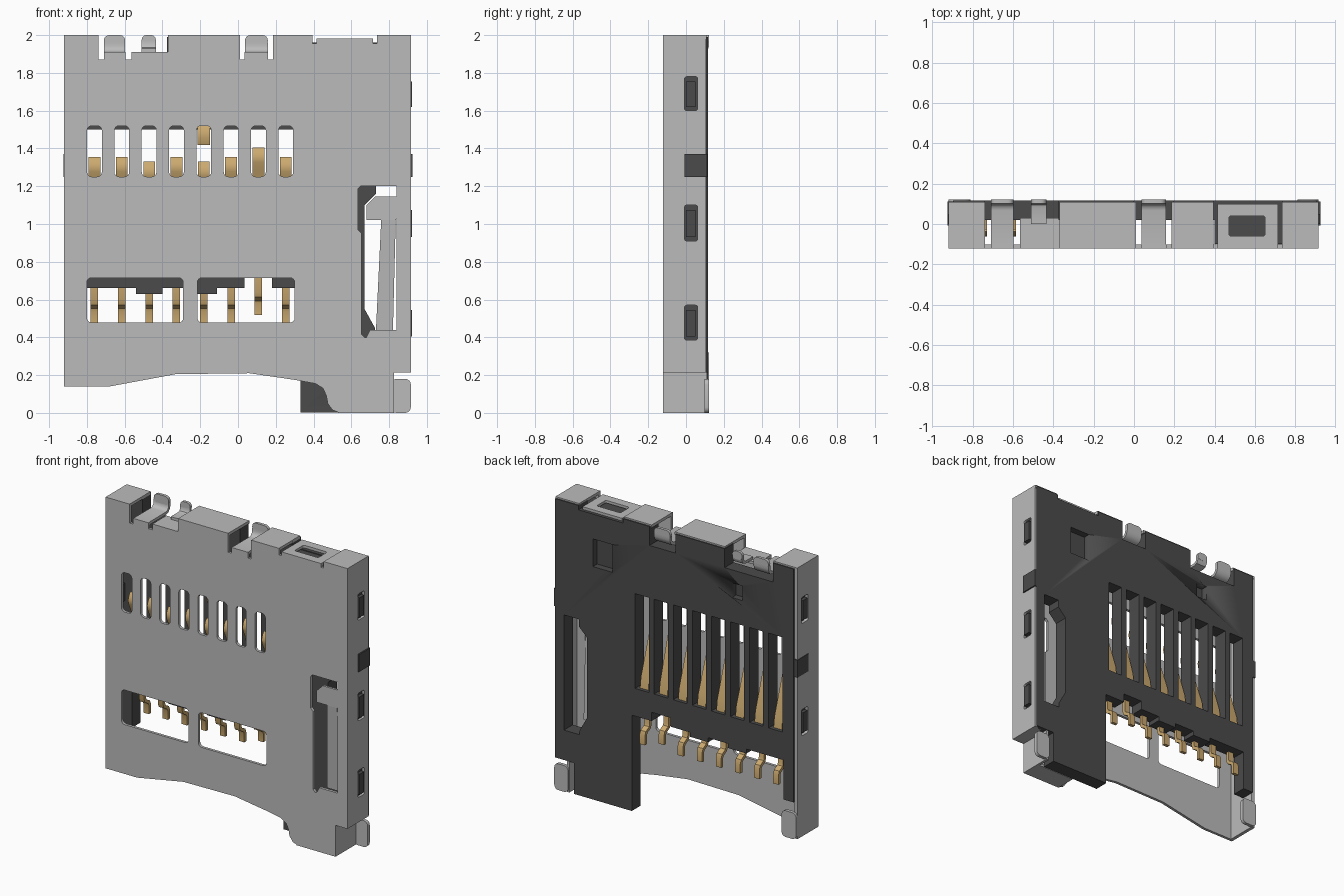
import bpy, bmesh, math
from mathutils import Vector


def material(name, rgb):
    m = bpy.data.materials.new(name)
    m.diffuse_color = (*rgb, 1)
    return m


METAL = material("grey_metal", (0.50, 0.50, 0.50))
PLASTIC = material("black_plastic", (0.07, 0.07, 0.07))
GOLD = material("gold", (0.60, 0.40, 0.16))

# Prism plane to world: Y uses (x, z), X uses (y, z), Z uses (x, y)
AXES = {'X': lambda u, v, w: (w, u, v),
        'Y': lambda u, v, w: (u, w, v),
        'Z': lambda u, v, w: (u, v, w)}


def prism(name, loops, lo, hi, axis, mat):
    """Extrude an outline (first loop) with holes (other loops) from lo to hi."""
    cu = bpy.data.curves.new(name, 'CURVE')
    cu.dimensions, cu.fill_mode = '2D', 'BOTH'
    cu.extrude = (hi - lo) / 2
    for loop in loops:
        s = cu.splines.new('POLY')
        s.points.add(len(loop) - 1)
        for p, (u, v) in zip(s.points, loop):
            p.co = (u, v, 0, 1)
        s.use_cyclic_u = True
    tmp = bpy.data.objects.new(name + "_tmp", cu)
    bpy.context.collection.objects.link(tmp)
    dg = bpy.context.evaluated_depsgraph_get()
    me = bpy.data.meshes.new_from_object(tmp.evaluated_get(dg))
    bpy.data.objects.remove(tmp)
    bpy.data.curves.remove(cu)
    bm = bmesh.new()
    bm.from_mesh(me)
    for v in bm.verts:
        v.co = AXES[axis](v.co.x, v.co.y, v.co.z + (lo + hi) / 2)
    bmesh.ops.remove_doubles(bm, verts=bm.verts, dist=1e-5)
    bmesh.ops.recalc_face_normals(bm, faces=bm.faces)
    for f in bm.faces:
        f.smooth = True
        f.material_index = 0
    bm.to_mesh(me)
    bm.free()
    me.set_sharp_from_angle(angle=math.radians(32))
    me.materials.clear()
    me.materials.append(mat)
    me.name = name
    ob = bpy.data.objects.new(name, me)
    bpy.context.collection.objects.link(ob)
    return ob


def rect(u0, u1, v0, v1, r=0.0, n=4):
    """Rectangle loop, with rounded corners when r is set."""
    if r == 0:
        return [(u0, v0), (u1, v0), (u1, v1), (u0, v1)]
    pts = []
    corners = [(u1 - r, v1 - r), (u0 + r, v1 - r), (u0 + r, v0 + r), (u1 - r, v0 + r)]
    for k, (cu, cv) in enumerate(corners):
        for i in range(n + 1):
            a = (k + i / n) * math.pi / 2
            pts.append((cu + r * math.cos(a), cv + r * math.sin(a)))
    return pts


def box(name, x0, x1, y0, y1, z0, z1, mat):
    return prism(name, [rect(x0, x1, y0, y1)], z0, z1, 'Z', mat)


def ribbon(name, path, t, x0, x1, mat):
    """Bent strip of thickness t following a (y, z) path, spanning x0 to x1."""
    p = [Vector(q) for q in path]
    left, right = [], []
    for i, q in enumerate(p):
        a = (q - p[i - 1]).normalized() if i else (p[1] - q).normalized()
        b = (p[i + 1] - q).normalized() if i < len(p) - 1 else a
        d = (a + b).normalized()
        n = Vector((-d.y, d.x)) * (t / 2 / max(0.5, d.dot(a)))
        left.append(tuple(q + n))
        right.append(tuple(q - n))
    return prism(name, [left + right[::-1]], x0, x1, 'X', mat)


SLOTS = [-0.76 + 0.1447 * i for i in range(8)]

# Front sheet of the metal shell
sheet = [(-0.92, 0.14), (-0.68, 0.14), (-0.33, 0.205), (0.06, 0.21), (0.30, 0.175), (0.41, 0.155),
         (0.45, 0.13), (0.468, 0.09), (0.475, 0.05), (0.50, 0.015), (0.54, 0), (0.825, 0),
         (0.825, 0.215), (0.915, 0.215), (0.915, 2), (0.735, 2), (0.735, 1.955), (0.715, 1.955),
         (0.715, 1.98), (0.415, 1.98), (0.415, 1.955), (0.395, 1.955), (0.395, 2), (0.185, 2),
         (0.185, 1.87), (0.16, 1.87), (0.16, 1.91), (0.035, 1.91), (0.035, 1.87), (0.01, 1.87),
         (0.01, 2), (-0.37, 2), (-0.37, 1.91), (-0.565, 1.91), (-0.565, 1.87), (-0.595, 1.87),
         (-0.595, 1.91), (-0.71, 1.91), (-0.71, 1.87), (-0.738, 1.87), (-0.738, 2), (-0.92, 2)]
spring_window = [(0.67, 0.40), (0.68, 0.40), (0.70, 0.44), (0.838, 0.44), (0.838, 1.2), (0.65, 1.2),
                 (0.635, 1.185), (0.635, 0.97), (0.655, 0.95), (0.655, 0.415)]
holes = [rect(x - 0.039, x + 0.039, 1.25, 1.52, 0.025) for x in SLOTS]
holes += [rect(-0.80, -0.29, 0.478, 0.715, 0.025), rect(-0.215, 0.30, 0.478, 0.715, 0.025)]
prism("shell_front", [sheet, spring_window] + holes, -0.121, -0.102, 'Y', METAL)

# Side walls with latch windows, and the black lugs poking through them
LATCHES = {1: [(1.60, 1.78), (0.91, 1.10), (0.385, 0.57)], -1: [(1.60, 1.78), (0.83, 1.01)]}
for side, latches in LATCHES.items():
    name = "right" if side > 0 else "left"
    wall = [rect(-0.121, 0.105, 0.215 if side > 0 else 0.14, 2.0)]
    wall += [rect(-0.008, 0.062, a, b, 0.012) for a, b in latches]
    xs = sorted((side * 0.897, side * (0.915 if side > 0 else 0.92)))
    prism(name + "_wall", wall, *xs, 'X', METAL)
    for a, b in latches:
        xb = sorted((side * 0.87, side * 0.899))
        xl = sorted((side * 0.88, side * 0.922))
        box(name + "_latch_base", *xb, -0.012, 0.066, a - 0.004, b + 0.004, PLASTIC)
        box(name + "_latch_lug", *xl, 0.0, 0.05, a + 0.02, b - 0.025, PLASTIC)
    xc = sorted((side * 0.87, side * 0.924))
    box(name + "_clip", *xc, -0.008, 0.112, 1.25, 1.37, PLASTIC)

# Lower right corner of the shell
box("lower_wall", 0.807, 0.825, -0.121, 0.11, 0, 0.215, METAL)
box("lower_floor", 0.53, 0.825, -0.121, 0.02, 0, 0.018, METAL)
box("lower_shelf", 0.81, 0.915, -0.121, 0.10, 0.215, 0.233, METAL)

# Solder feet
prism("right_foot", [rect(0.81, 0.915, 0.0, 0.18, 0.03)], 0.098, 0.121, 'Y', METAL)
prism("left_foot", [rect(-0.92, -0.81, 0.14, 0.32, 0.03)], 0.098, 0.121, 'Y', METAL)

# Top cap pieces
for x0, x1 in ((-0.92, -0.738), (-0.37, 0.01), (0.185, 0.395), (0.735, 0.915)):
    box("top_cap", x0, x1, -0.121, 0.108, 1.98, 2.0, METAL)
prism("top_tongue", [rect(0.415, 0.715, -0.121, 0.10), rect(0.47, 0.65, -0.06, 0.04, 0.012)],
      1.963, 1.981, 'Z', METAL)

# Folded top tabs
for x0, x1 in ((-0.71, -0.597), (0.037, 0.158)):
    ribbon("top_tab", [(-0.12, 1.90), (0.07, 1.90), (0.09, 1.905), (0.105, 1.92), (0.111, 1.94),
                       (0.111, 1.96)], 0.02, x0, x1, METAL)
    prism("top_tab_end", [rect(x0, x1, 1.94, 2.0, 0.028)], 0.101, 0.121, 'Y', METAL)
box("small_tab_floor", -0.565, -0.37, -0.121, 0.03, 1.892, 1.91, METAL)
ribbon("small_tab", [(0.0, 1.92), (0.08, 1.92), (0.10, 1.927), (0.111, 1.945), (0.111, 1.97)],
       0.018, -0.51, -0.435, METAL)
prism("small_tab_end", [rect(-0.51, -0.435, 1.945, 2.0, 0.025)], 0.102, 0.121, 'Y', METAL)

# Black body with contact slots and the spring opening
body = [(-0.897, 0.39), (-0.82, 0.39), (-0.82, 0.66), (-0.54, 0.66), (-0.54, 0.63), (-0.40, 0.63),
        (-0.40, 0.66), (-0.25, 0.66), (-0.25, 0.63), (-0.11, 0.63), (-0.11, 0.66), (0.035, 0.66),
        (0.035, 0.72), (0.18, 0.72), (0.18, 0.66), (0.33, 0.66), (0.33, 0.003), (0.77, 0.003),
        (0.77, 0.215), (0.912, 0.215), (0.912, 1.99), (0.735, 1.99), (0.735, 1.96), (0.395, 1.96),
        (0.395, 1.99), (0.195, 1.99), (0.195, 1.86), (0.0, 1.86), (0.0, 1.99), (-0.375, 1.99),
        (-0.375, 1.86), (-0.74, 1.86), (-0.74, 1.99), (-0.897, 1.99)]
opening = [(0.67, 0.55), (0.725, 0.45), (0.725, 0.42), (0.845, 0.42), (0.845, 1.21), (0.73, 1.21),
           (0.73, 1.16), (0.67, 1.10)]
cuts = [rect(x - 0.052, x + 0.052, 0.85, 1.50) for x in SLOTS]
body_ob = prism("body", [body, opening] + cuts, 0.02, 0.116, 'Y', PLASTIC)
# thin the rim so it stays inside the right wall
for v in body_ob.data.vertices:
    if v.co.x > 0.9 and v.co.y < 0.1:
        v.co.y = 0.106
        v.co.x = 0.899

# Shallow pockets in the back of the body
for pocket in ((0.475, 0.625, 1.60, 1.79), (-0.51, -0.43, 1.67, 1.77)):
    x0, x1, z0, z1 = pocket
    cutter = box("pocket_cutter", x0, x1, 0.07, 0.2, z0, z1, PLASTIC)
    cutter.hide_render = True
    mod = body_ob.modifiers.new("pocket", 'BOOLEAN')
    mod.object, mod.operation, mod.solver = cutter, 'DIFFERENCE', 'EXACT'
    bpy.context.view_layer.objects.active = body_ob
    bpy.ops.object.modifier_apply(modifier=mod.name)
    bpy.data.objects.remove(cutter)

# Thick block under the top tongue
box("body_top_block", 0.40, 0.89, -0.10, 0.03, 1.80, 1.955, PLASTIC)

# Ejector spring arm, leaning inward towards its lower end
arm = prism("spring_arm", [[(0.68, 1.02), (0.68, 1.10), (0.725, 1.145), (0.85, 1.145), (0.85, 1.05),
                            (0.835, 1.02), (0.82, 0.43), (0.73, 0.43), (0.758, 1.02)]],
            -0.118, -0.103, 'Y', METAL)
for v in arm.data.vertices:
    v.co.y += 0.07 * max(0, 1.02 - v.co.z)

# Gold contacts: sprung blade in each slot, bent tail below the body
for i, x in enumerate(SLOTS):
    tip = 1.40 if i == 6 else 1.325 if i in (2, 4) else 1.35
    ribbon("contact_blade", [(0.085, 0.84), (0.075, 0.92), (-0.03, tip - 0.11), (-0.05, tip - 0.07),
                             (-0.053, tip - 0.045), (-0.045, tip - 0.02), (-0.03, tip)],
           0.016, x - 0.031, x + 0.031, GOLD)
    dz = 0.04 if i == 6 else 0.0
    ribbon("contact_tail", [(0.05, 0.73 + dz), (0.05, 0.60 + dz), (0.058, 0.58 + dz),
                            (0.094, 0.56 + dz), (0.102, 0.54 + dz), (0.102, 0.478 + dz)],
           0.022, x - 0.02, x + 0.02, GOLD)

# Card detect contact
ribbon("detect_contact", [(0.05, 1.56), (0.0, 1.53), (-0.02, 1.50), (-0.025, 1.46), (-0.01, 1.42)],
       0.016, SLOTS[4] - 0.034, SLOTS[4] + 0.034, GOLD)
